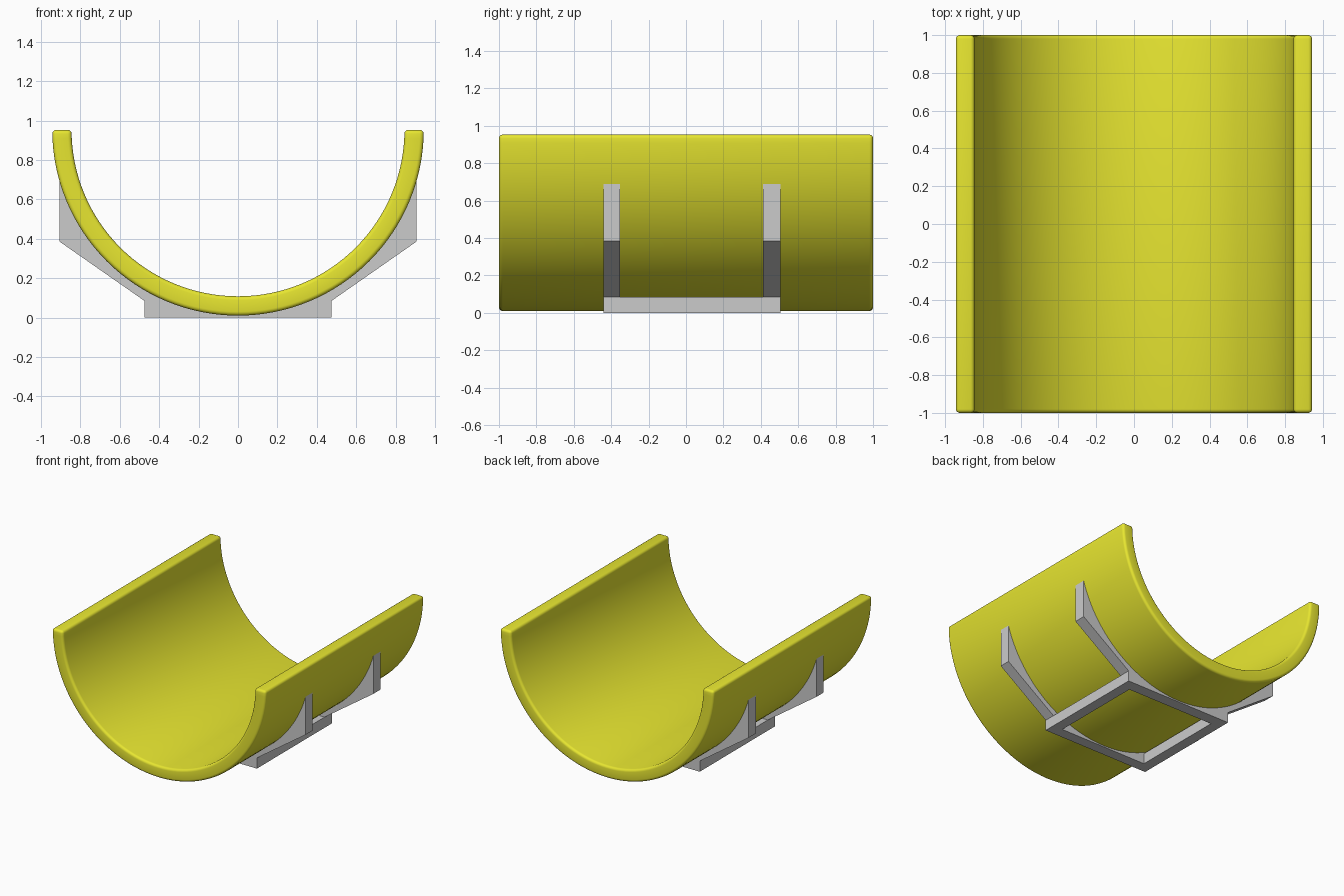
import bpy, bmesh
from math import cos, sin, pi, radians, asin

if "Cube" in bpy.data.objects:
    bpy.data.objects.remove(bpy.data.objects["Cube"])

CZ, R_OUT, R_IN = 0.953, 0.943, 0.845   # trough axis height and radii


def arc(radius, a0, a1, n):
    return [(radius * cos(a0 + (a1 - a0) * i / n), CZ + radius * sin(a0 + (a1 - a0) * i / n))
            for i in range(n + 1)]


def finish(name, bm):
    bmesh.ops.recalc_face_normals(bm, faces=bm.faces)
    mesh = bpy.data.meshes.new(name)
    bm.to_mesh(mesh)
    bm.free()
    obj = bpy.data.objects.new(name, mesh)
    bpy.context.collection.objects.link(obj)
    return obj


def extrude_y(bm, faces, depth):
    res = bmesh.ops.extrude_face_region(bm, geom=faces)
    verts = [g for g in res["geom"] if isinstance(g, bmesh.types.BMVert)]
    bmesh.ops.translate(bm, verts=verts, vec=(0, depth, 0))


def rib(name, y0, y1):
    # cradle rib: arc on top, stepped and slanted outline below
    half = pi / 2 - asin((CZ - 0.687) / R_OUT)
    top = arc(R_OUT - 0.004, 1.5 * pi - half, 1.5 * pi + half, 48)[1:-1]
    outline = [(-0.905, 0.69)] + top + [(0.905, 0.69), (0.905, 0.385), (0.475, 0.085),
                                        (0.475, 0), (-0.475, 0), (-0.475, 0.085), (-0.905, 0.385)]
    bm = bmesh.new()
    face = bm.faces.new([bm.verts.new((x, y0, z)) for x, z in outline])
    extrude_y(bm, [face], y1 - y0)
    return finish(name, bm)


def box(name, x0, x1, y0, y1, z0, z1):
    bm = bmesh.new()
    bmesh.ops.create_cube(bm, size=1)
    bmesh.ops.scale(bm, verts=bm.verts, vec=(x1 - x0, y1 - y0, z1 - z0))
    bmesh.ops.translate(bm, verts=bm.verts, vec=((x0 + x1) / 2, (y0 + y1) / 2, (z0 + z1) / 2))
    return finish(name, bm)


# half-pipe trough with rounded edges
bm = bmesh.new()
outer = [bm.verts.new((x, -1, z)) for x, z in arc(R_OUT, pi, 2 * pi, 64)]
inner = [bm.verts.new((x, -1, z)) for x, z in arc(R_IN, pi, 2 * pi, 64)]
ring = [bm.faces.new((outer[i], outer[i + 1], inner[i + 1], inner[i])) for i in range(64)]
extrude_y(bm, ring, 2)
bmesh.ops.recalc_face_normals(bm, faces=bm.faces)
sharp = [e for e in bm.edges if len(e.link_faces) == 2 and e.calc_face_angle() > radians(40)]
bmesh.ops.bevel(bm, geom=sharp, offset=0.02, segments=4, profile=0.5, affect='EDGES')
trough = finish("trough", bm)
yellow = bpy.data.materials.new("yellow")
yellow.diffuse_color = (0.8, 0.79, 0.03, 1)
yellow.use_nodes = True
yellow.node_tree.nodes["Principled BSDF"].inputs["Base Color"].default_value = yellow.diffuse_color
trough.data.materials.append(yellow)
bpy.context.view_layer.objects.active = trough
trough.select_set(True)
bpy.ops.object.shade_smooth_by_angle(angle=radians(35))

# two cradle ribs
rib("front_rib", -0.44, -0.352)
rib("back_rib", 0.412, 0.505)

# side rails closing the base frame
for side, s in (("left", -1), ("right", 1)):
    xa, xb = sorted((s * 0.475, s * 0.39))
    box(side + "_base_rail", xa, xb, -0.352, 0.412, 0, 0.085)
